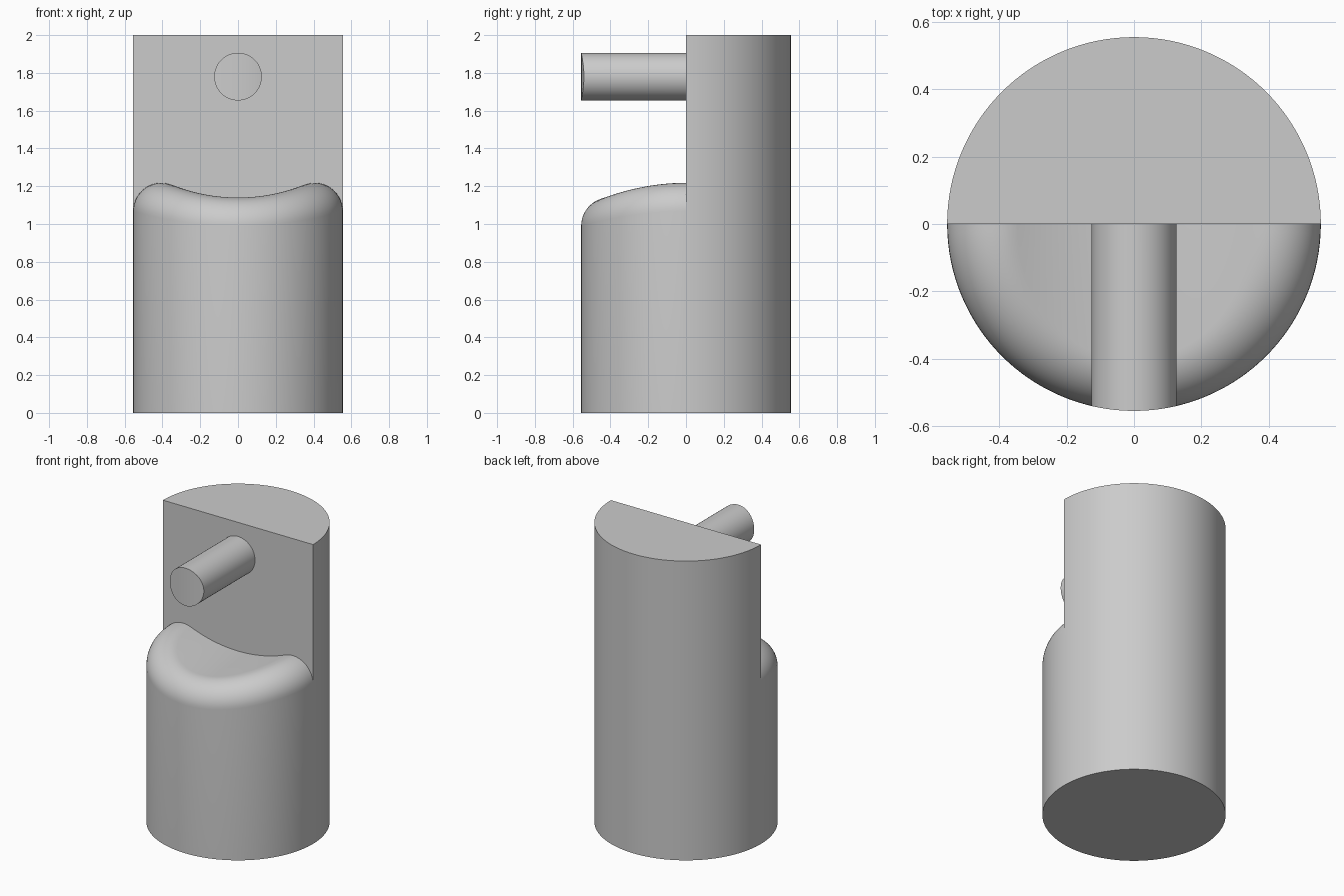
import bpy, bmesh
from math import sin, cos, pi, sqrt
from mathutils import Vector

cube = bpy.data.objects.get("Cube")
if cube:
    bpy.data.objects.remove(cube, do_unlink=True)

R, HEIGHT = 0.555, 2.0            # main cylinder
ROLL = 0.15                       # radius of the rounded seat rim
DIP, SADDLE = 1.14, 0.94          # lowest seat height, radius of its hollow
PEG_R, PEG_Z = 0.126, 1.78
HALF, ROLL_STEPS = 64, 14

grey = bpy.data.materials.new("plain grey")
grey.use_nodes = True
grey.diffuse_color = (0.6, 0.6, 0.6, 1)
bsdf = next(n for n in grey.node_tree.nodes if n.type == 'BSDF_PRINCIPLED')
bsdf.inputs["Base Color"].default_value = (0.6, 0.6, 0.6, 1)


def add_face(bm, points):
    bm.faces.new([bm.verts.new(p) for p in points])


def bridge(bm, columns):
    """Fill quads between neighbouring columns of points."""
    for a, b in zip(columns, columns[1:]):
        for i in range(len(a) - 1):
            add_face(bm, (a[i], b[i], b[i + 1], a[i + 1]))


def finish(bm, name):
    bmesh.ops.remove_doubles(bm, verts=bm.verts, dist=1e-5)
    bmesh.ops.recalc_face_normals(bm, faces=bm.faces)
    mesh = bpy.data.meshes.new(name)
    bm.to_mesh(mesh)
    bm.free()
    mesh.materials.append(grey)
    ob = bpy.data.objects.new(name, mesh)
    bpy.context.collection.objects.link(ob)
    bpy.ops.object.select_all(action='DESELECT')
    ob.select_set(True)
    bpy.context.view_layer.objects.active = ob
    bpy.ops.object.shade_smooth_by_angle(angle=pi / 6)


def seat_column(angle):
    """Floor, up the side, over the rolled rim, then back across the seat."""
    out = Vector((cos(angle), sin(angle), 0))
    centre = out * (R - ROLL)
    hollow_z = DIP + SADDLE
    centre.z = hollow_z - sqrt((SADDLE + ROLL) ** 2 - centre.x ** 2)
    up = Vector((-centre.x, 0, hollow_z - centre.z)).normalized()
    rim = [centre + ROLL * out.slerp(up, i / ROLL_STEPS)
           for i in range(ROLL_STEPS + 1)]
    end = rim[-1]
    return [out * R] + rim + [Vector((end.x, 0, end.z))]


# Body: front half with the hollow seat
bm = bmesh.new()
front = [seat_column(pi + pi * i / HALF) for i in range(HALF + 1)]
bridge(bm, front)

# Body: tall back half
shoulder = front[0][1].z
ring = [Vector((R * cos(pi * i / HALF), R * sin(pi * i / HALF), 0))
        for i in range(HALF + 1)]
back = [[p + Vector((0, 0, z)) for z in (0, shoulder, HEIGHT)] for p in ring]
bridge(bm, back)

# Body: top, base and flat wall above the seat
add_face(bm, [c[-1] for c in back])
add_face(bm, [c[0] for c in back] + [c[0] for c in front[1:-1]])
add_face(bm, [back[-1][-1]] + front[0][1:-1] + [c[-1] for c in front[1:-1]]
         + front[-1][-2:0:-1] + [back[0][-1]])
finish(bm, "body_with_seat")

# Peg: its front end follows the curve of the body
bm = bmesh.new()
N = 64
peg = []
for i in range(N):
    x, z = PEG_R * cos(2 * pi * i / N), PEG_Z + PEG_R * sin(2 * pi * i / N)
    peg.append([Vector((x, 0.02, z)), Vector((x, -sqrt(R * R - x * x), z))])
bridge(bm, peg + peg[:1])
add_face(bm, [c[0] for c in peg])
bridge(bm, [[peg[i][1], peg[-i][1]] for i in range(N // 2 + 1)])
finish(bm, "peg")
